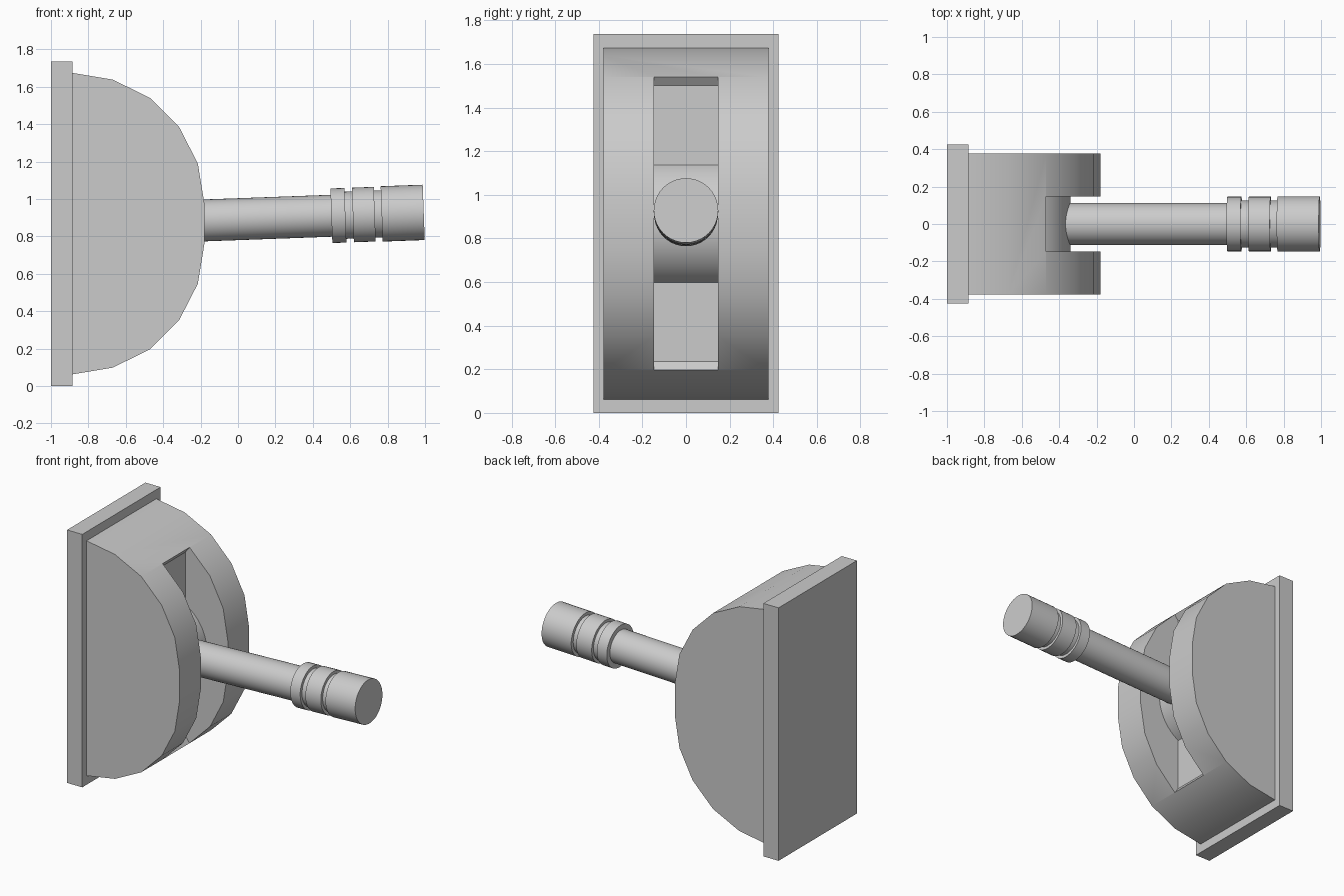
import bpy, bmesh
from math import sin, cos, pi, radians
from mathutils import Matrix

cube = bpy.data.objects.get("Cube")
if cube:
    bpy.data.objects.remove(cube, do_unlink=True)

gray = bpy.data.materials.new("plain gray")
gray.use_nodes = True
gray.diffuse_color = (0.6, 0.6, 0.6, 1)
gray.node_tree.nodes["Principled BSDF"].inputs["Base Color"].default_value = (0.6, 0.6, 0.6, 1)

MID = 0.868              # height of the pivot
PIVOT_X = -0.647
TILT = radians(2.1)


def finish(bm, name):
    bmesh.ops.recalc_face_normals(bm, faces=bm.faces)
    mesh = bpy.data.meshes.new(name)
    bm.to_mesh(mesh)
    bm.free()
    mesh.materials.append(gray)
    obj = bpy.data.objects.new(name, mesh)
    bpy.context.collection.objects.link(obj)
    return obj


def activate(obj):
    bpy.ops.object.select_all(action='DESELECT')
    obj.select_set(True)
    bpy.context.view_layer.objects.active = obj


def smooth(obj):
    activate(obj)
    bpy.ops.object.shade_smooth_by_angle(angle=radians(30))


def prism(name, outline, half):
    """Extrude an x-z outline, heights relative to MID, from -half to +half in y."""
    bm = bmesh.new()
    face = bm.faces.new([bm.verts.new((x, -half, MID + z)) for x, z in outline])
    ext = bmesh.ops.extrude_face_region(bm, geom=[face])
    bmesh.ops.translate(bm, vec=(0, 2 * half, 0),
                        verts=[v for v in ext["geom"] if isinstance(v, bmesh.types.BMVert)])
    return finish(bm, name)


def mirrored(upper):
    """Close an outline by repeating its upper half below the pivot."""
    return upper + [(x, -z) for x, z in reversed(upper)]


# Back plate
prism("back_plate", mirrored([(-1, 0.868), (-0.885, 0.868)]), 0.425)

# Half-drum housing with a slot cut through its curved side
housing = prism("housing", mirrored([(-0.9, 0.807), (-0.885, 0.806), (-0.67, 0.77), (-0.47, 0.672),
                                     (-0.315, 0.517), (-0.215, 0.322), (-0.18, 0.11)]), 0.378)
cutter = prism("slot_cutter", mirrored([(-0.5, 0.632), (-0.2, 1.032), (0.1, 1.032)]), 0.146)
cutter.hide_render = True
cut = housing.modifiers.new("slot", 'BOOLEAN')
cut.operation = 'DIFFERENCE'
cut.solver = 'EXACT'
cut.object = cutter
activate(housing)
bpy.ops.object.modifier_apply(modifier=cut.name)
bpy.data.objects.remove(cutter, do_unlink=True)
smooth(housing)

# Rounded hub on the slot floor
angles = [radians(62 - 124 * i / 24) for i in range(25)]
hub = prism("pivot_hub", [(PIVOT_X + 0.307 * cos(a), 0.307 * sin(a)) for a in angles], 0.146)
smooth(hub)

# Lever with ringed grip: (distance from pivot, radius), turned about its axis
profile = [(0.2, 0), (0.2, 0.112), (1.147, 0.112), (1.147, 0.146), (1.222, 0.146), (1.222, 0.126),
           (1.262, 0.126), (1.262, 0.146), (1.379, 0.146), (1.379, 0.126), (1.416, 0.126),
           (1.416, 0.148), (1.641, 0.148), (1.641, 0)]
bm = bmesh.new()
verts = [bm.verts.new((s, 0, r)) for s, r in profile]
edges = [bm.edges.new(pair) for pair in zip(verts, verts[1:])]
bmesh.ops.spin(bm, geom=verts + edges, cent=(0, 0, 0), axis=(1, 0, 0),
               angle=2 * pi, steps=40, use_merge=True)
bmesh.ops.remove_doubles(bm, verts=bm.verts, dist=0.0005)
bm.transform(Matrix.Translation((PIVOT_X, 0, MID)) @ Matrix.Rotation(-TILT, 4, 'Y'))
lever = finish(bm, "lever")
smooth(lever)
